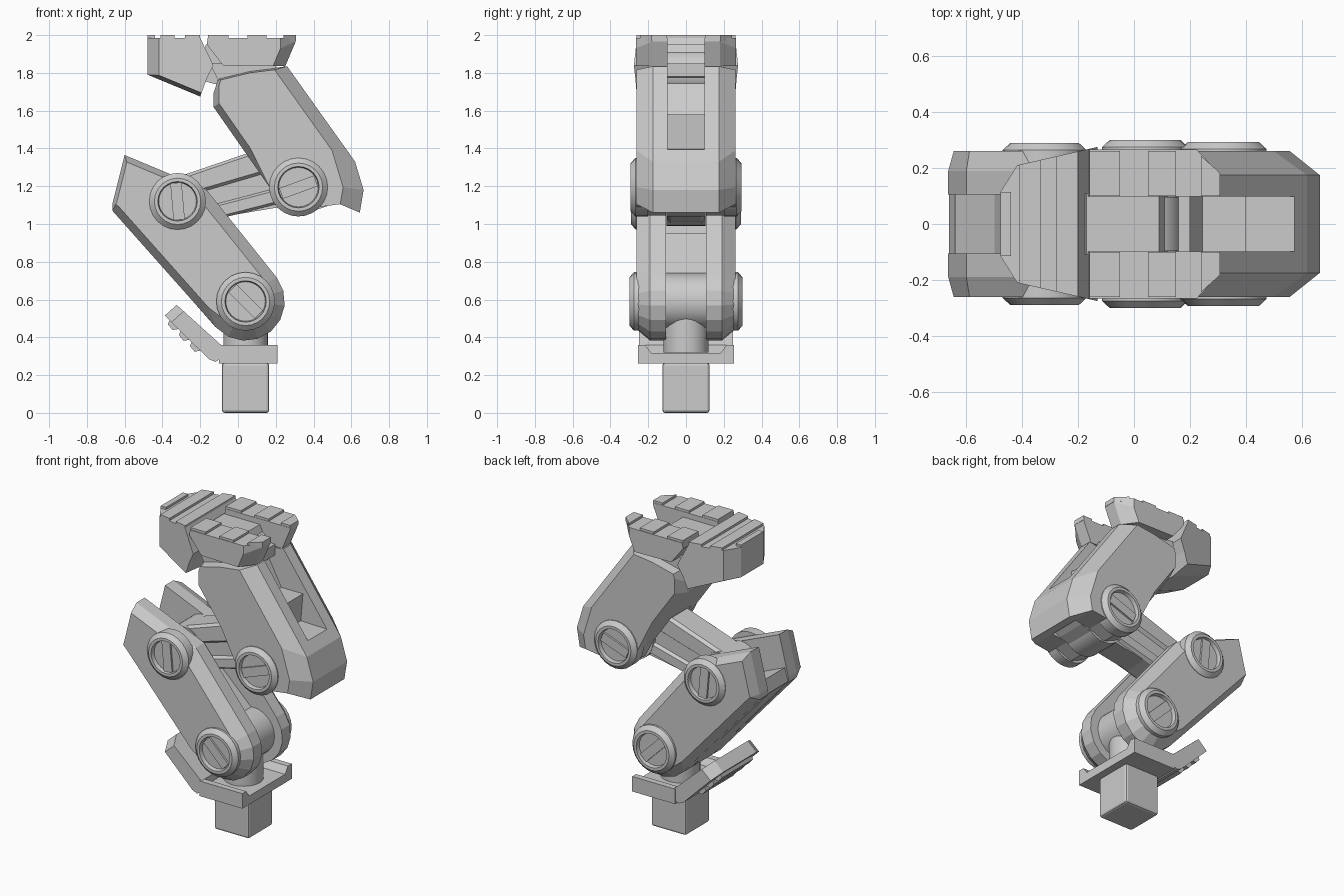
import bpy, bmesh, math
from mathutils import Vector

if "Cube" in bpy.data.objects:
    bpy.data.objects.remove(bpy.data.objects["Cube"])

grey = bpy.data.materials.new("light_grey")
grey.diffuse_color = (0.6, 0.6, 0.6, 1)
grey.use_nodes = True
grey.node_tree.nodes["Principled BSDF"].inputs["Base Color"].default_value = grey.diffuse_color


def finish(name, bm, smooth=False):
    bmesh.ops.recalc_face_normals(bm, faces=bm.faces)
    me = bpy.data.meshes.new(name)
    bm.to_mesh(me)
    bm.free()
    me.materials.append(grey)
    ob = bpy.data.objects.new(name, me)
    bpy.context.collection.objects.link(ob)
    if smooth:
        bpy.ops.object.select_all(action='DESELECT')
        ob.select_set(True)
        bpy.context.view_layer.objects.active = ob
        bpy.ops.object.shade_smooth_by_angle(angle=math.radians(30))
    return ob


def inset(pts, offs):
    """Move each edge i (pts[i] to pts[i+1]) inward by offs[i]."""
    n = len(pts)
    P = [Vector(p) for p in pts]
    area = sum(P[i].x * P[(i + 1) % n].y - P[(i + 1) % n].x * P[i].y for i in range(n))
    s = 1 if area > 0 else -1
    lines = []
    for i in range(n):
        d = (P[(i + 1) % n] - P[i]).normalized()
        lines.append((P[i] + Vector((-d.y, d.x)) * s * offs[i], d))
    out = []
    for i in range(n):
        (a, d), (b, e) = lines[i - 1], lines[i]
        c = d.x * e.y - d.y * e.x
        out.append(b if abs(c) < 1e-4 else a + d * (((b - a).x * e.y - (b - a).y * e.x) / c))
    return [tuple(p) for p in out]


def prism(name, pts, rings, smooth=False):
    """Loft an xz profile through rings of (y, edge offsets); y may be a function of x."""
    bm = bmesh.new()
    loops = []
    for y, offs in rings:
        if offs is None:
            offs = 0
        if not isinstance(offs, (list, tuple)):
            offs = [offs] * len(pts)
        q = inset(pts, offs) if any(offs) else pts
        loops.append([bm.verts.new((x, y(x) if callable(y) else y, z)) for x, z in q])
    n = len(pts)
    for a, b in zip(loops, loops[1:]):
        for i in range(n):
            j = (i + 1) % n
            bm.faces.new((a[i], a[j], b[j], b[i]))
    bm.faces.new(loops[0])
    bm.faces.new(loops[-1][::-1])
    return finish(name, bm, smooth)


def sym(name, pts, y_full, y_out, offs):
    return prism(name, pts, [(-y_out, offs), (-y_full, 0), (y_full, 0), (y_out, offs)])


def block(name, pts, hw):
    return prism(name, pts, [(-hw, 0), (hw, 0)])


def circle(cx, cz, r, n=28):
    return [(cx + r * math.cos(2 * math.pi * i / n), cz + r * math.sin(2 * math.pi * i / n)) for i in range(n)]


def cut(ob, cutter):
    m = ob.modifiers.new("cut", 'BOOLEAN')
    m.object = cutter
    m.operation = 'DIFFERENCE'
    m.solver = 'EXACT'
    bpy.context.view_layer.objects.active = ob
    bpy.ops.object.modifier_apply(modifier=m.name)
    bpy.data.objects.remove(cutter)


KNEE, MID, ANKLE = (0.32, 1.195), (-0.32, 1.12), (0.04, 0.59)

# upper leg cover: chamfered shell with front slot and hollow joint space
thigh_pts = [(-0.105, 1.77), (0.06, 1.81), (0.26, 1.835), (0.62, 1.33), (0.665, 1.18), (0.645, 1.06),
             (0.54, 1.105), (0.43, 1.09), (0.32, 1.045), (0.22, 1.09), (0.17, 1.19), (-0.13, 1.62), (-0.13, 1.69)]
thigh = sym("upper_leg", thigh_pts, 0.175, 0.262, [0.01, 0.01, 0.065, 0.1, 0.11, 0, 0, 0, 0, 0, 0.035, 0.03, 0.015])
cut(thigh, block("slot_cutter", [(0.05, 1.95), (0.17, 1.72), (0.245, 1.58), (0.40, 1.58), (0.385, 1.40),
                                 (0.575, 1.395), (0.8, 1.395), (0.8, 1.95)], 0.098))
cut(thigh, block("joint_cutter", [(-0.05, 1.3), (0.1, 1.44), (0.3, 1.37), (0.45, 1.3), (0.54, 1.15),
                                  (0.55, 0.95), (0.1, 0.9), (-0.05, 1.0)], 0.105))

# lower leg: two chamfered side plates and a back filler
arc = [(ANKLE[0] + 0.208 * math.cos(math.radians(a)), ANKLE[1] + 0.208 * math.sin(math.radians(a)))
       for a in range(38, -140, -22)]
shin_pts = [(-0.6, 1.365), (-0.17, 1.185)] + arc + [(-0.665, 1.07), (-0.665, 1.105)]
k = len(arc)
offs = [0.03, 0.06] + [0.06] * (k - 1) + [0.04, 0.02, 0.02]
for s, side in ((-1, "front"), (1, "back")):
    prism("lower_leg_plate_" + side, shin_pts, [(s * 0.105, 0), (s * 0.19, 0), (s * 0.262, offs)])
block("lower_leg_core", [(-0.663, 1.075), (-0.64, 1.16), (-0.5, 1.1), (-0.3, 0.93), (-0.2, 0.95), (0.06, 0.7),
                         (0.0, 0.55), (-0.12, 0.455)], 0.106)

# linking bar between the two upper joints: thin web with two thicker rails
block("link_web", [(-0.38, 1.2), (0.08, 1.37), (0.4, 1.3), (0.4, 1.12), (-0.13, 1.03), (-0.3, 1.0)], 0.08)
sym("link_top_rail", [(-0.36, 1.235), (0.08, 1.385), (0.25, 1.37), (0.25, 1.30), (-0.33, 1.13)], 0.08, 0.1, 0.015)
sym("link_bottom_rail", [(-0.33, 1.0), (-0.13, 1.02), (0.3, 1.13), (0.3, 1.215), (-0.33, 1.05)], 0.08, 0.1, 0.012)
prism("link_hub_lower", circle(*MID, 0.13), [(-0.104, 0), (0.104, 0)], True)
prism("link_hub_upper", circle(*KNEE, 0.155), [(-0.104, 0), (0.104, 0)], True)
block("link_heel", [(0.32, 1.045), (0.49, 1.10), (0.525, 1.12), (0.45, 1.27), (0.32, 1.3)], 0.1)

# pivot caps: bevelled ring, recessed disc and a slotted bar
for name, (cx, cz), r, yo, ang in (("knee", KNEE, 0.155, 0.293, 20), ("mid", MID, 0.15, 0.29, 95),
                                   ("ankle", ANKLE, 0.155, 0.3, -45)):
    for s in (-1, 1):
        prism(name + "_pivot_cap", circle(cx, cz, r, 24),
              [(s * 0.2, 0), (s * (yo - 0.025), 0), (s * yo, 0.027), (s * yo, 0.045),
               (s * (yo - 0.025), 0.05)], True)
        a = math.radians(ang)
        u, v = Vector((math.cos(a), math.sin(a))), Vector((-math.sin(a), math.cos(a)))
        c = Vector((cx, cz))
        bar = [tuple(c + u * p + v * q) for p, q in ((-.098, -.03), (.098, -.03), (.098, .03), (-.098, .03))]
        prism(name + "_pivot_bar", bar, [(s * (yo - 0.05), 0), (s * (yo - 0.013), 0)])

# claw: rear pad with tapered plan and grooved top
toe_pts = [(-0.478, 1.985), (-0.478, 1.79), (-0.2, 1.675), (-0.165, 1.77), (-0.13, 1.84), (-0.2, 1.985)]


def toe_y(s):
    return lambda x: s * (0.21 + (x + 0.42) / 0.22 * 0.05)


def pad_y(s):
    return lambda x: s * (0.262 if x < 0.22 else 0.262 - (x - 0.22) * 0.9)


toe_off = [0.06, 0.02, 0, 0, 0, 0]
prism("rear_pad", toe_pts, [(toe_y(-1), toe_off), (-0.115, 0), (0.115, 0), (toe_y(1), toe_off)])
for x0, x1 in ((-0.41, -0.335), (-0.28, -0.2)):
    prism("rear_pad_ridge", [(x0, 1.97), (x1, 1.97), (x1, 2.0), (x0, 2.0)], [(toe_y(-1), 0), (toe_y(1), 0)])
block("rear_pad_ridge", [(-0.478, 1.97), (-0.44, 1.97), (-0.44, 2.0), (-0.478, 2.0)], 0.115)

# claw: two side pads with ridges
pad_pts = [(-0.16, 1.985), (-0.165, 1.95), (-0.08, 1.84), (0.25, 1.835), (0.305, 1.965), (0.305, 1.985)]
for s in (-1, 1):
    prism("side_pad", pad_pts, [(s * 0.098, 0), (s * 0.18, 0), (s * 0.266, [0, 0, 0, 0.06, 0.08, 0])])
    for x0, x1 in ((-0.16, -0.05), (0.05, 0.15), (0.24, 0.307)):
        prism("side_pad_ridge", [(x0, 1.97), (x1, 1.97), (x1, 2.0), (x0, 2.0)], [(s * 0.1, 0), (pad_y(s), 0)])
block("claw_middle", [(-0.17, 1.95), (0.09, 1.95), (0.12, 1.88), (0.05, 1.75), (-0.12, 1.74), (-0.19, 1.76),
                      (-0.19, 1.88)], 0.11)
prism("claw_hub", circle(0.045, 1.8, 0.125), [(-0.097, 0), (0.097, 0)], True)
block("claw_neck", [(-0.15, 1.85), (0.2, 1.85), (0.2, 1.78), (-0.1, 1.75)], 0.2)

# ankle: neck, hub, flanged plate and bevelled peg
bm = bmesh.new()
bmesh.ops.create_cone(bm, cap_ends=True, segments=28, radius1=0.118, radius2=0.118, depth=0.26)
bmesh.ops.translate(bm, verts=bm.verts, vec=(0.04, 0, 0.45))
finish("ankle_neck", bm, True)
prism("ankle_hub", circle(*ANKLE, 0.15), [(-0.15, 0), (0.15, 0)], True)

bm = bmesh.new()
flange = [(-0.255, 0.262), (0.255, 0.262), (0.255, 0.36), (0.215, 0.36), (0.185, 0.318),
          (-0.185, 0.318), (-0.215, 0.36), (-0.255, 0.36)]
face = bm.faces.new([bm.verts.new((-0.1, y, z)) for y, z in flange])
ext = bmesh.ops.extrude_face_region(bm, geom=[face])
bmesh.ops.translate(bm, verts=[g for g in ext["geom"] if isinstance(g, bmesh.types.BMVert)], vec=(0.31, 0, 0))
finish("foot_plate", bm)

bm = bmesh.new()
bmesh.ops.create_cube(bm, size=1)
for v in bm.verts:
    v.co = Vector((v.co.x * 0.25 + 0.04, v.co.y * 0.25, v.co.z * 0.265 + 0.1325))
bmesh.ops.bevel(bm, geom=bm.edges[:], offset=0.014, segments=2, affect='EDGES', profile=0.5)
finish("foot_peg", bm)

# rear flap with ribs on its underside
flap = [(-0.388, 0.515), (-0.325, 0.572), (-0.09, 0.36), (-0.085, 0.29), (-0.12, 0.27), (-0.155, 0.285)]
sym("rear_flap", flap, 0.17, 0.25, [0.05, 0, 0, 0, 0, 0])
for t in (0.2, 0.45, 0.7):
    x, z = -0.388 + 0.233 * t, 0.515 - 0.23 * t
    block("flap_rib", [(x - 0.02, z + 0.025), (x - 0.03, z), (x - 0.005, z - 0.03), (x + 0.025, z - 0.025)], 0.16)
